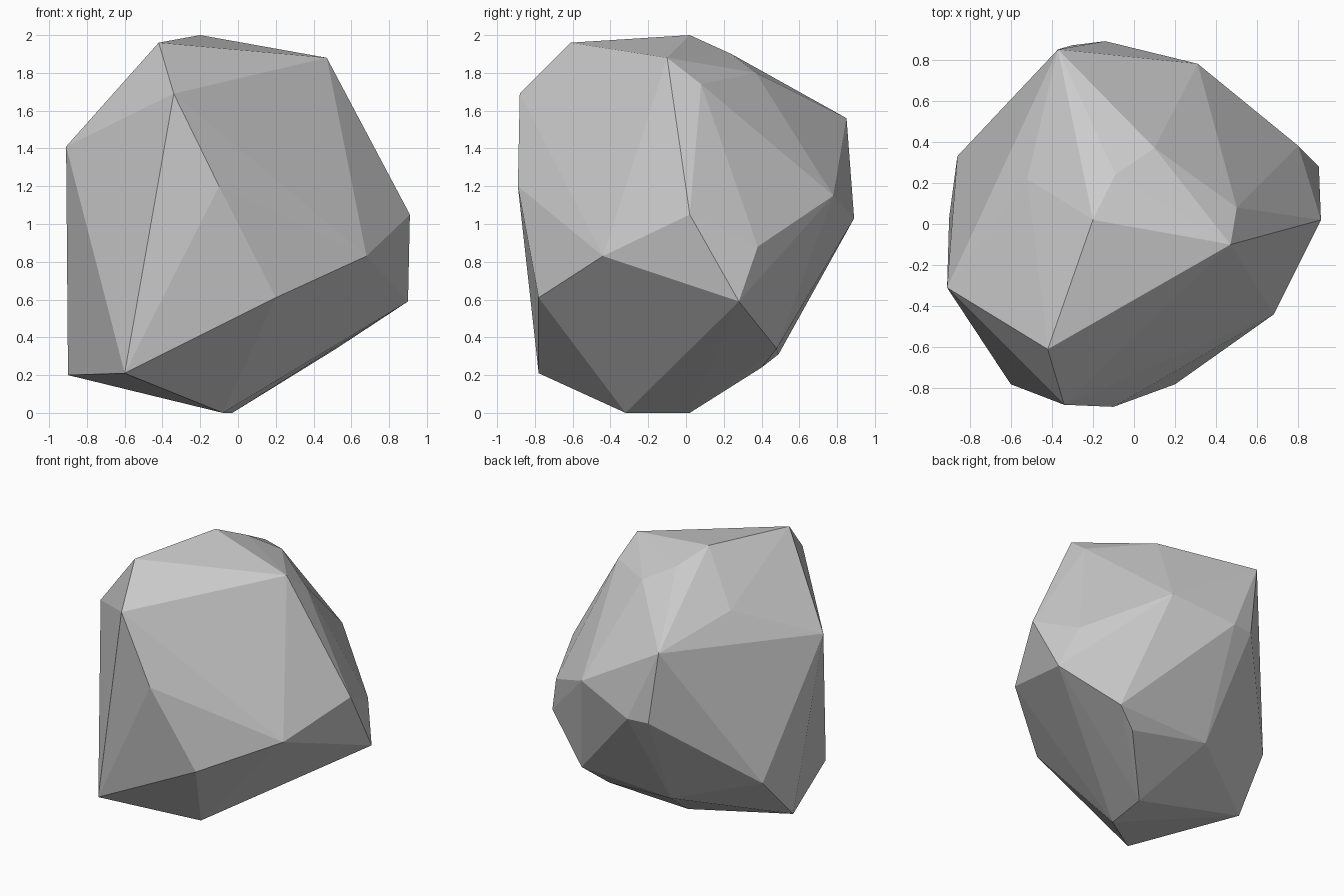
import bpy
import bmesh

# Remove the default cube only
default_cube = bpy.data.objects.get("Cube")
if default_cube is not None:
    bpy.data.objects.remove(default_cube, do_unlink=True)


def make_material(name, colour):
    """One flat colour for the viewport and for renders."""
    material = bpy.data.materials.new(name)
    material.use_nodes = True
    material.diffuse_color = colour
    shader = next(n for n in material.node_tree.nodes if n.type == "BSDF_PRINCIPLED")
    shader.inputs["Base Color"].default_value = colour
    shader.inputs["Roughness"].default_value = 0.9
    return material


def chiselled_hull(name, corners, material):
    """Wrap corner points in a tight, flat-faced convex shell."""
    mesh = bpy.data.meshes.new(name)
    shell = bmesh.new()
    for corner in corners:
        shell.verts.new(corner)
    result = bmesh.ops.convex_hull(shell, input=list(shell.verts))
    # Drop any point that ended up inside the shell
    unused = {item for key in ("geom_interior", "geom_unused") for item in result[key]
              if isinstance(item, bmesh.types.BMVert)}
    unused = [vert for vert in unused if vert.is_valid and not vert.link_faces]
    bmesh.ops.delete(shell, geom=unused, context="VERTS")
    bmesh.ops.recalc_face_normals(shell, faces=list(shell.faces))
    for face in shell.faces:
        face.smooth = False
    shell.to_mesh(mesh)
    shell.free()
    mesh.materials.append(material)
    stone = bpy.data.objects.new(name, mesh)
    bpy.context.scene.collection.objects.link(stone)
    return stone


# Corners of the stone, grouped by the region they shape
crown = [(-.42, -.61, 1.96), (-.2, .02, 2), (.47, -.1, 1.88),
         (-.09, .24, 1.9), (.1, .37, 1.8), (.5, .08, 1.74), (-.52, .22, 1.68)]
front_ridge = [(-.34, -.88, 1.69), (-.1, -.89, 1.2), (.2, -.78, .61), (-.6, -.78, .21)]
left_side = [(.68, -.44, .83), (.91, .02, 1.05), (.9, .28, .59), (.8, .38, .88)]
right_side = [(-.91, -.31, 1.41), (-.9, .03, .2), (-.86, .33, .53)]
back_ridge = [(-.37, .85, 1.56), (-.14, .89, 1.03), (-.3, .87, 1.03), (.31, .78, 1.15)]
underside = [(-.08, -.32, 0), (-.03, .02, 0), (.52, .48, .34),
             (.35, .4, .24), (-.22, .49, .31)]

stone_grey = make_material("stone grey", (.6, .6, .6, 1))
chiselled_hull("boulder",
               crown + front_ridge + left_side + right_side + back_ridge + underside,
               stone_grey)
